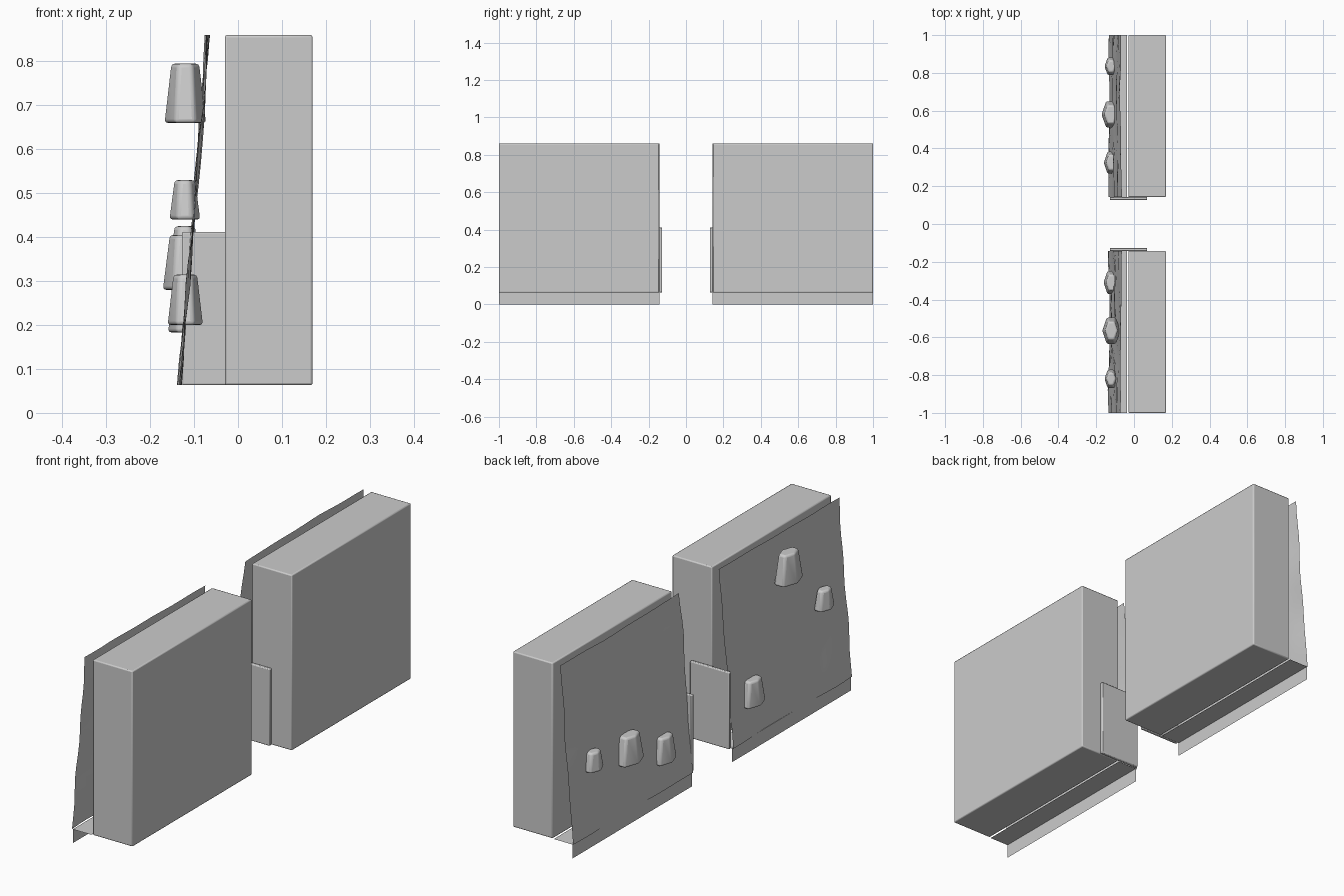
import bpy, bmesh, math
from mathutils import Vector, noise

if "Cube" in bpy.data.objects:
    bpy.data.objects.remove(bpy.data.objects["Cube"])

Y0, Y1 = 0.143, 1.0      # inner and outer end of each wall half
Z0, Z1 = 0.063, 0.86     # underside and top of the wall


def finish(name, bm, bevel=0.0, segments=2):
    bmesh.ops.recalc_face_normals(bm, faces=bm.faces)
    me = bpy.data.meshes.new(name)
    bm.to_mesh(me)
    bm.free()
    ob = bpy.data.objects.new(name, me)
    bpy.context.collection.objects.link(ob)
    bpy.ops.object.select_all(action='DESELECT')
    bpy.context.view_layer.objects.active = ob
    ob.select_set(True)
    if bevel:
        mod = ob.modifiers.new("bevel", 'BEVEL')
        mod.width, mod.segments = bevel, segments
        mod.limit_method = 'ANGLE'
    bpy.ops.object.shade_smooth_by_angle(angle=math.radians(40))
    return ob


def box(name, lo, hi, bevel):
    lo, hi = Vector(lo), Vector(hi)
    bm = bmesh.new()
    bmesh.ops.create_cube(bm, size=1)
    for v in bm.verts:
        v.co = Vector(a + (b - a) * (c + 0.5) for a, b, c in zip(lo, hi, v.co))
    return finish(name, bm, bevel)


def rock_face(name, side):
    # thin leaning sheet with gentle lumps
    bm = bmesh.new()
    bmesh.ops.create_grid(bm, x_segments=14, y_segments=14, size=0.5)
    for v in bm.verts:
        u, w = v.co.x + 0.5, v.co.y + 0.5
        y, z = side * (Y0 + (Y1 - Y0) * u), Z0 + (Z1 - Z0) * w
        bump = 0.010 * noise.noise(Vector((side * 3.1, y * 5, z * 5)))
        v.co = (-0.132 + 0.064 * w + bump, y, z)
    return finish(name, bm)


def ledge(name, side):
    # flat shelf under the sheet, folded down to the ground
    bm = bmesh.new()
    rows = [[bm.verts.new((x, side * y, z)) for x, z in
             ((-0.036, Z0), (-0.13, Z0), (-0.13, 0.0))] for y in (Y0, Y1)]
    for i in range(2):
        bm.faces.new((rows[0][i], rows[0][i + 1], rows[1][i + 1], rows[1][i]))
    return finish(name, bm)


def hold(name, x, y, z0, z1, half_x, half_y):
    # tapered six-sided climbing hold
    bm = bmesh.new()
    bmesh.ops.create_cone(bm, cap_ends=True, segments=6, radius1=1,
                          radius2=0.68, depth=1)
    for v in bm.verts:
        v.co = (x + v.co.x * half_x, y + v.co.y * half_y / 0.866,
                z0 + (z1 - z0) * (v.co.z + 0.5))
    # the cone's vertices may point along y: turn so points face along x
    xs = max(abs(v.co.x - x) for v in bm.verts) / half_x
    if xs < 0.95:
        for v in bm.verts:
            dx, dy = (v.co.x - x) / half_x, (v.co.y - y) * 0.866 / half_y
            c, s = math.cos(math.pi / 6), math.sin(math.pi / 6)
            v.co.x = x + (dx * c - dy * s) * half_x
            v.co.y = y + (dx * s + dy * c) * half_y / 0.866
    return finish(name, bm, 0.009, 3)


for side, tag in ((1, "back"), (-1, "front")):
    ys = sorted((side * Y0, side * Y1))
    box(tag + "_wall_block", (-0.03, ys[0], Z0), (0.17, ys[1], Z1), 0.005)
    # guard plate on the inner end
    ps = sorted((side * 0.127, side * Y0))
    box(tag + "_guard_plate", (-0.128, ps[0], Z0), (0.07, ps[1], 0.412), 0.004)
    rock_face(tag + "_rock_face", side)
    ledge(tag + "_ledge", side)

# holds: x, y, bottom, top, half depth, half width
for i, h in enumerate([
        (-0.120, -0.565, 0.66, 0.795, 0.049, 0.071),
        (-0.121, -0.82, 0.44, 0.53, 0.037, 0.050),
        (-0.120, -0.31, 0.20, 0.315, 0.042, 0.062),
        (-0.123, 0.58, 0.28, 0.405, 0.050, 0.071),
        (-0.121, 0.835, 0.34, 0.425, 0.037, 0.048),
        (-0.120, 0.325, 0.183, 0.30, 0.041, 0.060)]):
    hold("climbing_hold_%d" % (i + 1), *h)
